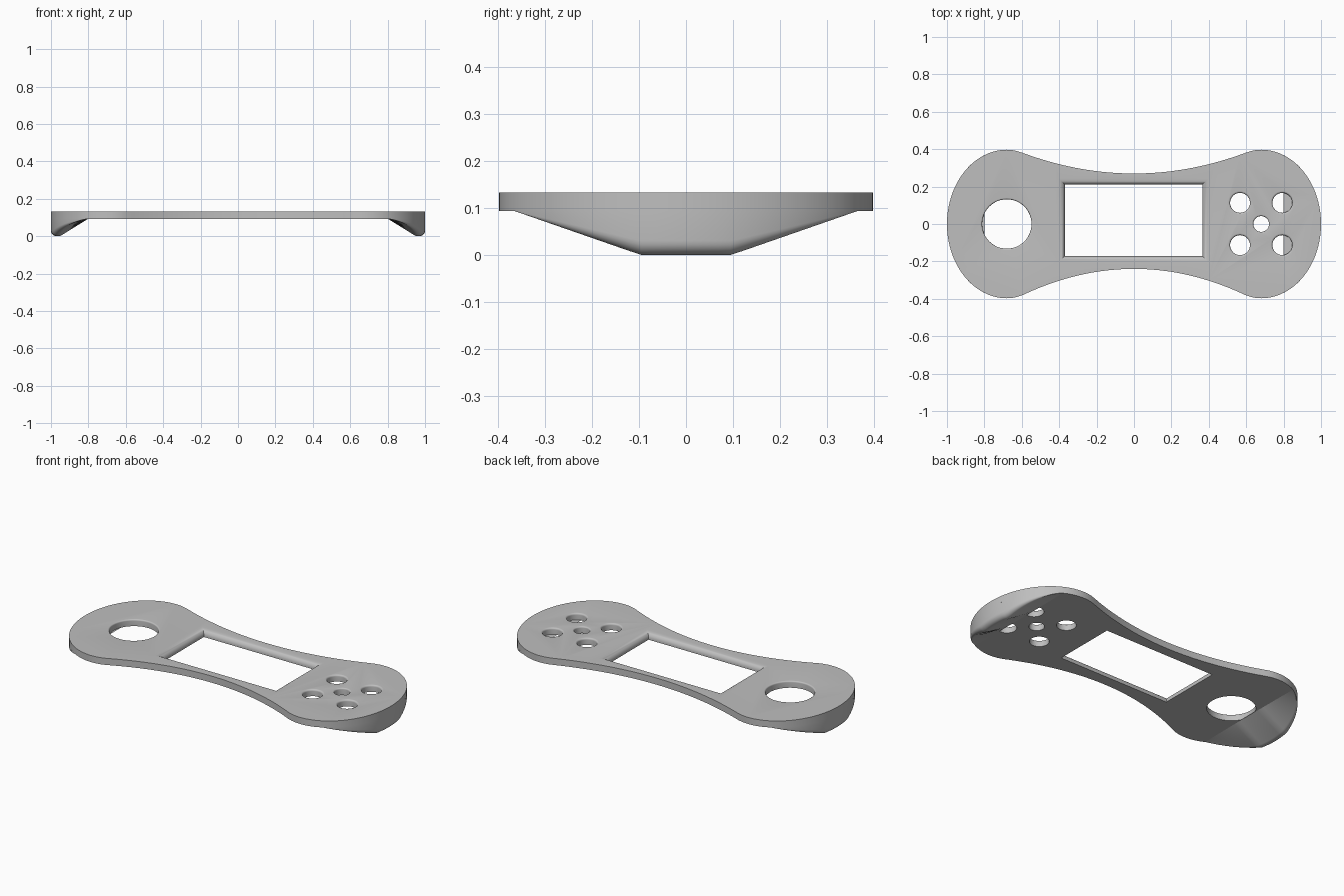
import bpy, bmesh, math
from math import sin, cos, pi, radians, sqrt

cube = bpy.data.objects.get("Cube")
if cube:
    bpy.data.objects.remove(cube, do_unlink=True)

UNDER, TOP = 0.093, 0.132      # plate underside and top heights
LOBE, REACH, HALF = 0.68, 0.32, 0.397   # lobe centre, end reach, half depth

grey = bpy.data.materials.new("plain grey")
grey.use_nodes = True
colour = (0.52, 0.52, 0.52, 1)
grey.diffuse_color = colour
grey.node_tree.nodes["Principled BSDF"].inputs["Base Color"].default_value = colour


def make_object(name, bm):
    bmesh.ops.recalc_face_normals(bm, faces=bm.faces)
    mesh = bpy.data.meshes.new(name)
    bm.to_mesh(mesh)
    bm.free()
    mesh.materials.append(grey)
    obj = bpy.data.objects.new(name, mesh)
    bpy.context.collection.objects.link(obj)
    return obj


def activate(obj):
    bpy.ops.object.select_all(action='DESELECT')
    obj.select_set(True)
    bpy.context.view_layer.objects.active = obj


def smooth(obj, angle=35):
    activate(obj)
    bpy.ops.object.shade_smooth_by_angle(angle=radians(angle))


def loft(bm, rings, caps=True):
    """Join closed rings of points into a skin."""
    loops = [[bm.verts.new(p) for p in ring] for ring in rings]
    for a, b in zip(loops, loops[1:]):
        for i in range(len(a)):
            j = (i + 1) % len(a)
            bm.faces.new((a[i], a[j], b[j], b[i]))
    if caps:
        bm.faces.new(loops[0])
        bm.faces.new(loops[-1])


def side_depth(x, waist):
    """Half depth of the plate between the lobe peaks."""
    x = abs(x)
    if x < 0.6:
        return waist + (HALF - 0.015 - waist) * (x / 0.6) ** 2
    return HALF - 0.015 * ((LOBE - x) / 0.08) ** 2


def plate_outline():
    n = 48
    xs = [LOBE - 2 * LOBE * i / n for i in range(1, n)]
    arc = [-pi / 2 + pi * i / n for i in range(n + 1)]
    right = [(LOBE + REACH * cos(t), HALF * sin(t)) for t in arc]
    back = [(x, side_depth(x, 0.27)) for x in xs]
    left = [(-x, -y) for x, y in right]
    front = [(-x, -side_depth(x, 0.24)) for x in xs]
    return right + back + left + front


# Face plate with a rounded upper rim
bm = bmesh.new()
outline = plate_outline()
loft(bm, [[(x, y, z) for x, y in outline] for z in (UNDER, TOP)])
rim = [e for e in bm.edges if all(v.co.z > TOP - 0.001 for v in e.verts)]
bmesh.ops.bevel(bm, geom=rim, offset=0.034, segments=6, profile=0.5,
                affect='EDGES', clamp_overlap=False)
plate = make_object("face_plate", bm)


# Openings that flare out in a fillet at the top surface
def flared_cutter(bm, ring, fillet):
    levels = [(0, UNDER - 0.05)]
    for i in range(7):
        a = pi / 2 * i / 6
        levels.append((fillet * (1 - cos(a)), TOP - fillet + fillet * sin(a)))
    levels.append((fillet, TOP + 0.05))
    loft(bm, [[(x, y, z) for x, y in ring(o)] for o, z in levels])


def round_hole(cx, cy, r):
    return lambda o: [(cx + (r + o) * cos(2 * pi * i / 48),
                       cy + (r + o) * sin(2 * pi * i / 48)) for i in range(48)]


def window(o):
    x0, x1, y0, y1 = -0.37 - o, 0.365 + o, -0.172 - o, 0.21 + o
    return [(x0, y0), (x1, y0), (x1, y1), (x0, y1)]


bm = bmesh.new()
flared_cutter(bm, window, 0.032)
flared_cutter(bm, round_hole(-LOBE, 0, 0.132), 0.008)
flared_cutter(bm, round_hole(LOBE, 0, 0.042), 0.008)
for sx in (-1, 1):
    for sy in (-1, 1):
        flared_cutter(bm, round_hole(LOBE + 0.113 * sx, 0.113 * sy, 0.053), 0.01)
cutter = make_object("opening_cutter", bm)
cutter.hide_render = True

cut = plate.modifiers.new("openings", 'BOOLEAN')
cut.operation = 'DIFFERENCE'
cut.solver = 'EXACT'
cut.object = cutter
activate(plate)
bpy.ops.object.modifier_apply(modifier=cut.name)
bpy.data.objects.remove(cutter, do_unlink=True)
smooth(plate)


# Wedge grips below each end, deepest in the middle
def grip_section(y, side):
    roof, inner = UNDER + 0.001, 0.8
    x = LOBE + REACH * sqrt(1 - (y / HALF) ** 2)
    s = max(0, min(1, (0.367 - abs(y)) / 0.27))
    low, r = roof * (1 - s), 0.03 * s
    pts = [(min(inner, x), roof)]
    for i in range(8):
        a = radians(-120 + 120 * i / 7)
        pts.append((x - r + r * cos(a), low + r + r * sin(a)))
    pts.append((x, roof))
    return [(side * px, y, pz) for px, pz in pts]


for name, side in (("left_grip", 1), ("right_grip", -1)):
    bm = bmesh.new()
    n = 48
    loft(bm, [grip_section(0.367 * sin(pi * (i / n - 0.5)), side)
              for i in range(n + 1)])
    bmesh.ops.remove_doubles(bm, verts=bm.verts, dist=0.0002)
    smooth(make_object(name, bm))
